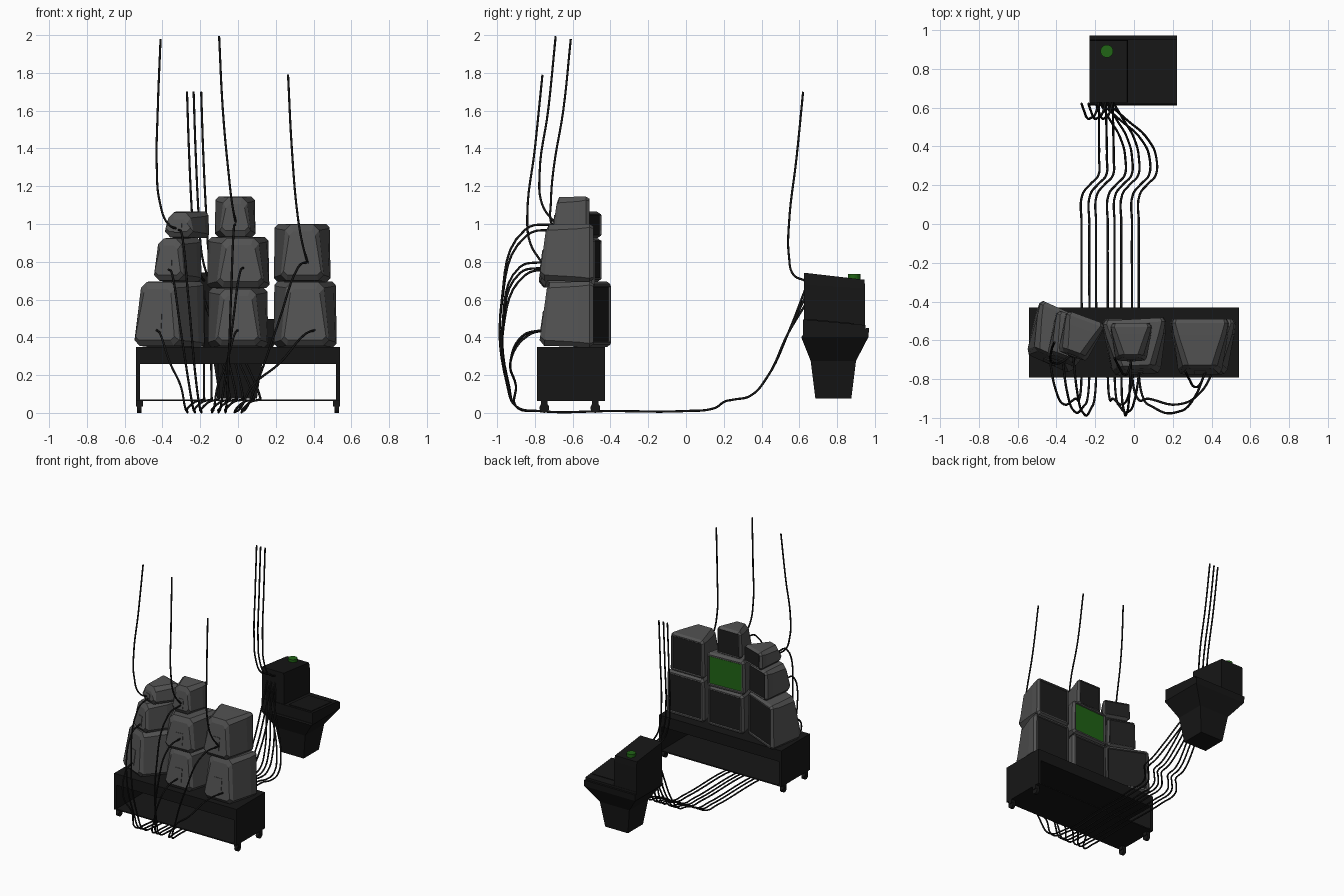
import bpy, bmesh, math
from mathutils import Matrix, Vector

if "Cube" in bpy.data.objects:
    bpy.data.objects.remove(bpy.data.objects["Cube"])


def material(name, rgb):
    m = bpy.data.materials.new(name)
    m.diffuse_color = (*rgb, 1)
    m.use_nodes = True
    m.node_tree.nodes["Principled BSDF"].inputs["Base Color"].default_value = m.diffuse_color
    return m


BLACK = material("black", (0.008, 0.008, 0.008))
GLASS = material("dark_glass", (0.012, 0.012, 0.012))
CASE = material("charcoal", (0.085, 0.085, 0.085))
GREEN = material("green", (0.015, 0.13, 0.008))


def finish(name, bm, mat, matrix=None):
    bmesh.ops.recalc_face_normals(bm, faces=bm.faces[:])
    me = bpy.data.meshes.new(name)
    bm.to_mesh(me)
    bm.free()
    me.materials.append(mat)
    ob = bpy.data.objects.new(name, me)
    bpy.context.collection.objects.link(ob)
    if matrix:
        ob.matrix_world = matrix
    return ob


def loft(name, rings, mat, matrix=None):
    bm = bmesh.new()
    rows = [[bm.verts.new(p) for p in r] for r in rings]
    n = len(rows[0])
    for a, b in zip(rows, rows[1:]):
        for i in range(n):
            j = (i + 1) % n
            bm.faces.new((a[i], a[j], b[j], b[i]))
    bm.faces.new(rows[0])
    bm.faces.new(rows[-1])
    return finish(name, bm, mat, matrix)


def box(name, x0, x1, y0, y1, z0, z1, mat, matrix=None):
    return loft(name, [[(x0, y0, z), (x1, y0, z), (x1, y1, z), (x0, y1, z)]
                       for z in (z0, z1)], mat, matrix)


def cylinder(name, loc, r, depth, mat, axis="Z", sides=24):
    bm = bmesh.new()
    bmesh.ops.create_cone(bm, cap_ends=True, segments=sides, radius1=r, radius2=r, depth=depth)
    rot = Matrix.Rotation(math.pi / 2, 4, "Y") if axis == "X" else Matrix()
    return finish(name, bm, mat, Matrix.Translation(loc) @ rot)


def cable(name, pts, r=0.006):
    cu = bpy.data.curves.new(name, "CURVE")
    cu.dimensions = "3D"
    cu.bevel_depth, cu.bevel_resolution, cu.resolution_u = r, 2, 6
    cu.use_fill_caps = True
    sp = cu.splines.new("BEZIER")
    sp.bezier_points.add(len(pts) - 1)
    for bp, p in zip(sp.bezier_points, pts):
        bp.co = p
        bp.handle_left_type = bp.handle_right_type = "AUTO"
    cu.materials.append(BLACK)
    bpy.context.collection.objects.link(bpy.data.objects.new(name, cu))


# Rolling cart, open front and back
box("cart_top", -0.54, 0.54, -0.79, -0.43, 0.26, 0.35, BLACK)
box("cart_floor", -0.54, 0.54, -0.79, -0.43, 0.063, 0.072, BLACK)
for s, side in ((-1, "left"), (1, "right")):
    x0, x1 = sorted((s * 0.518, s * 0.54))
    box(f"cart_side_{side}", x0, x1, -0.79, -0.43, 0.065, 0.3, BLACK)
    for y, end in ((-0.75, "front"), (-0.48, "back")):
        cylinder(f"caster_wheel_{end}_{side}", (s * 0.522, y, 0.026), 0.026, 0.024, BLACK, "X", 16)
        box(f"caster_fork_{end}_{side}", s * 0.522 - 0.018, s * 0.522 + 0.018,
            y - 0.018, y + 0.018, 0.035, 0.066, BLACK)


# Monitors: screens face +y, tapered tubes toward -y
def monitor(name, cx, fy, z0, w, h, d, rot, screen):
    mw = Matrix.Translation((cx, fy, z0)) @ Matrix.Rotation(math.radians(rot), 4, "Z")
    lean = 0.14 * h

    def ring(y, wb, wt, za, zb, c, tilt=0.0):
        b, t = wb / 2, wt / 2
        p = [(-b + c, za), (b - c, za), (b, za + c), (t, zb - c),
             (t - c, zb), (-t + c, zb), (-t, zb - c), (-b, za + c)]
        return [(x, y + tilt * z / h, z) for x, z in p]

    e, bz = 0.012, 0.085 * w
    loft(name + "_case", [
        ring(-0.014, w - 2 * bz, w - 2 * bz, bz, h - bz, 0.004),
        ring(0, w - 2 * bz + .01, w - 2 * bz + .01, bz - .005, h - bz + .005, 0.004),
        ring(0, w - 2 * e, w * 0.97 - 2 * e, e, h - e, 0.012),
        ring(-0.02, w, w * 0.97, 0, h, 0.018),
        ring(-0.28 * d, w * 0.96, w * 0.9, 0, h, 0.025),
        ring(-0.9 * d, w * 0.76, w * 0.6, 0.005, h - 0.003, 0.03, lean * 0.6),
        ring(-d, w * 0.66, w * 0.46, 0.035, h - 0.04, 0.02, lean)], CASE, mw)
    s = w / 2 - bz
    box(name + "_screen", -s, s, -0.02, -0.007, bz, h - bz, screen, mw)
    # raised socket panel on the back, following the lean
    def panel(off):
        return [(x, -d + lean * z / h + off, z) for x, z in
                ((-.1 * w, .22 * h), (.1 * w, .22 * h), (.1 * w, .55 * h), (-.1 * w, .55 * h))]
    loft(name + "_socket_panel", [panel(0.01), panel(-0.004)], CASE, mw)
    return mw


# name, x, front y, base z, width, height, depth, turn, screen, cable x offset, cable z, floor x
MONITORS = [
    ("left_low", -0.325, -0.46, 0.35, 0.34, 0.345, 0.29, -24, GLASS, 0.0, 0.44, -0.27),
    ("left_mid", -0.29, -0.48, 0.695, 0.22, 0.23, 0.25, -20, GLASS, 0.0, 0.76, -0.23),
    ("left_top", -0.245, -0.48, 0.925, 0.21, 0.14, 0.22, -20, GLASS, 0.0, 0.97, -0.195),
    ("centre_low", 0.0, -0.49, 0.35, 0.32, 0.31, 0.28, 0, GLASS, 0.0, 0.44, -0.135),
    ("centre_mid", 0.0, -0.49, 0.66, 0.33, 0.27, 0.29, 3, GREEN, 0.015, 0.77, -0.10),
    ("centre_top", -0.015, -0.51, 0.93, 0.215, 0.215, 0.2, 0, GLASS, 0.0, 1.0, -0.065),
    ("right_low", 0.355, -0.49, 0.35, 0.335, 0.345, 0.29, 0, GLASS, 0.055, 0.44, -0.01),
    ("right_top", 0.34, -0.49, 0.695, 0.3, 0.305, 0.29, 0, GLASS, 0.03, 0.80, 0.025),
]
for i, (name, x, fy, z0, w, h, d, rot, scr, dx, cz, fx) in enumerate(MONITORS):
    mw = monitor("monitor_" + name, x, fy, z0, w, h, d, rot, scr)
    a = mw @ Vector((dx, -d + 0.012 + 0.14 * (cz - z0), cz - z0))
    a.z = cz
    deep = -0.93 - 0.045 * min(1, (cz - 0.44) / 0.4)

    def on_line(t, y, z):
        return (a.x + (fx - a.x) * t, y, z)
    tx, ty = fx + 0.09, 0.62
    ex = -0.18 + 0.035 * (i % 3)
    ez = (0.65, 0.61, 0.57)[i // 3]
    # data cable: monitor back, floor, then up into the console
    cable(f"data_cable_{name}", [
        a, on_line(0.15, (a.y + deep) / 2 - 0.02, cz - 0.03), on_line(0.45, deep, cz * 0.6),
        on_line(0.8, deep + 0.03, 0.14), on_line(0.93, -0.9, 0.035), (fx, -0.78, 0.01),
        (fx, -0.4, 0.01), (fx, 0.0, 0.01), (fx + 0.004, 0.15, 0.025), (fx + 0.045, 0.205, 0.06),
        (tx - 0.004, 0.25, 0.07), (tx, 0.34, 0.09),
        (tx * 0.85 + ex * 0.15, 0.43, 0.19), (tx * 0.4 + ex * 0.6, 0.54, 0.42), (ex, ty + 0.01, ez)])

# Cables rising overhead
cable("overhead_cable_left", [(-0.41, -0.61, 1.98), (-0.425, -0.65, 1.6), (-0.43, -0.70, 1.3),
                              (-0.415, -0.715, 1.12), (-0.37, -0.71, 1.0), (-0.31, -0.66, 0.97)])
cable("overhead_cable_centre", [(-0.1, -0.69, 1.994), (-0.08, -0.73, 1.6), (-0.05, -0.775, 1.27),
                                (-0.03, -0.76, 1.1), (-0.01, -0.69, 1.0)])
cable("overhead_cable_right", [(0.265, -0.76, 1.79), (0.285, -0.80, 1.4), (0.315, -0.84, 1.05),
                               (0.34, -0.825, 0.9), (0.37, -0.76, 0.79)])
for i, x in enumerate((-0.27, -0.235, -0.195)):
    ex = -0.18 + 0.035 * i
    cable(f"console_overhead_cable_{i + 1}", [
        (x, 0.62, 1.7), (x + 0.012, 0.585, 1.35), (x + 0.03, 0.545, 1.0),
        (x * 0.5 + ex * 0.5, 0.545, 0.83), (x * 0.2 + ex * 0.8, 0.57, 0.73), (ex, 0.63, 0.70)])


# Console: tapered pedestal, sloping deck, tall side block with button
def rect(x0, x1, y0, y1, zf, zb):
    return [(x0, y0, zf), (x1, y0, zf), (x1, y1, zb), (x0, y1, zb)]


loft("console_pedestal", [rect(-0.1, 0.1, 0.685, 0.875, 0.075, 0.075),
                          rect(-0.13, 0.13, 0.66, 0.9, 0.275, 0.275),
                          rect(-0.228, 0.222, 0.61, 0.965, 0.4, 0.4),
                          rect(-0.228, 0.222, 0.615, 0.97, 0.41, 0.45)], BLACK)
loft("console_deck", [rect(-0.228, 0.222, 0.62, 0.95, 0.40, 0.42),
                      rect(-0.228, 0.222, 0.62, 0.95, 0.495, 0.465)], BLACK)
loft("console_deck_panel", [rect(0.0, 0.2, 0.64, 0.89, 0.48, 0.46),
                            rect(0.0, 0.2, 0.64, 0.89, 0.498, 0.475)], BLACK)
loft("console_tower", [rect(-0.228, -0.03, 0.625, 0.948, 0.45, 0.45),
                       rect(-0.228, -0.03, 0.625, 0.948, 0.68, 0.66),
                       rect(-0.228, -0.035, 0.625, 0.945, 0.742, 0.705)], BLACK)
cylinder("console_button", (-0.14, 0.89, 0.72), 0.033, 0.03, GREEN)
